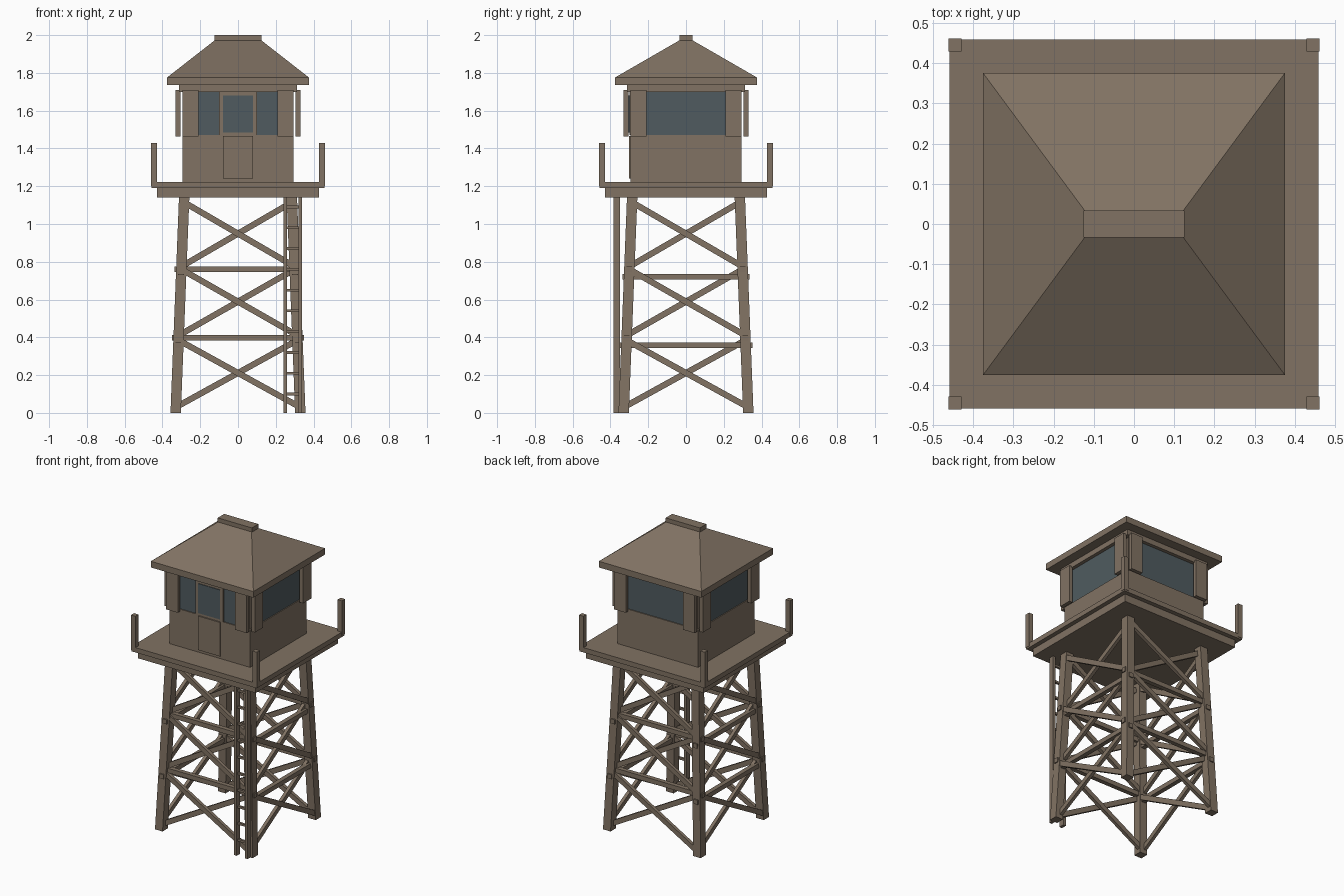
import bpy
from mathutils import Vector, Matrix
from math import pi

cube = bpy.data.objects.get("Cube")
if cube:
    bpy.data.objects.remove(cube)


def material(name, color):
    m = bpy.data.materials.new(name)
    m.use_nodes = True
    m.diffuse_color = (*color, 1)
    m.node_tree.nodes["Principled BSDF"].inputs["Base Color"].default_value = (*color, 1)
    return m


WOOD = material("weathered_wood", (0.22, 0.17, 0.125))
GLASS = material("dark_glass", (0.08, 0.105, 0.115))
BOX_FACES = [(0, 3, 2, 1), (4, 5, 6, 7), (0, 1, 5, 4), (1, 2, 6, 5), (2, 3, 7, 6), (3, 0, 4, 7)]


def hull(name, low, high, mat=WOOD):
    """Six-sided solid between two four-cornered rings."""
    mesh = bpy.data.meshes.new(name)
    mesh.from_pydata(low + high, [], BOX_FACES)
    mesh.materials.append(mat)
    ob = bpy.data.objects.new(name, mesh)
    bpy.context.collection.objects.link(ob)
    return ob


def ring(x0, x1, y0, y1, z):
    return [(x0, y0, z), (x1, y0, z), (x1, y1, z), (x0, y1, z)]


def box(name, x0, x1, y0, y1, z0, z1, mat=WOOD):
    return hull(name, ring(x0, x1, y0, y1, z0), ring(x0, x1, y0, y1, z1), mat)


def slab(name, r, z0, z1, mat=WOOD):
    return box(name, -r, r, -r, r, z0, z1, mat)


def beam(name, a, b, width, depth):
    """Straight timber from a to b, depth measured along y."""
    a, b = Vector(a), Vector(b)
    along = (b - a).normalized()
    side = along.cross(Vector((0, 1, 0))).normalized() * width / 2
    out = side.cross(along).normalized() * depth / 2
    corners = [-side - out, side - out, side + out, -side + out]
    return hull(name, [a + c for c in corners], [b + c for c in corners])


def turn(ob, i):
    ob.data.transform(Matrix.Rotation(i * pi / 2, 4, "Z"))


# Leaning legs
LEG_TOP = 1.14


def lean(z):
    return 0.33 - 0.045 * z / LEG_TOP


def leg_ring(sx, sy, z):
    cx, cy, h = sx * lean(z), sy * lean(z), 0.0275
    return ring(cx - h, cx + h, cy - h, cy + h, z)


for sx in (-1, 1):
    for sy in (-1, 1):
        hull("leg", leg_ring(sx, sy, 0), leg_ring(sx, sy, LEG_TOP))

# Cross braces and girts on each side
for i in range(4):
    for z0, z1 in ((0.03, 0.385), (0.41, 0.76), (0.775, 1.115)):
        for s in (-1, 1):
            a = (-s * lean(z0), -lean(z0) + s * 0.012, z0)
            b = (s * lean(z1), -lean(z1) + s * 0.012, z1)
            turn(beam("cross_brace", a, b, 0.032, 0.022), i)
    for z in (0.76, 0.398):
        zz = z - 0.04 * (i % 2)
        r = lean(zz)
        turn(beam("girt", (-r - 0.035, -r, zz), (r + 0.035, -r, zz), 0.03, 0.03), i)

# Ladder beside the front leg
for x in (0.25, 0.33):
    box("ladder_rail", x - 0.01, x + 0.01, -0.385, -0.35, 0, 1.14)
for k in range(10):
    z = 0.1 + k * 0.11
    box("ladder_rung", 0.25, 0.33, -0.375, -0.36, z - 0.007, z + 0.007)

# Deck and its corner posts
slab("deck_frame", 0.43, 1.14, 1.19)
slab("deck_floor", 0.459, 1.19, 1.222)
for sx in (-1, 1):
    for sy in (-1, 1):
        x, y = sx * 0.445, sy * 0.445
        box("rail_post", x - 0.016, x + 0.016, y - 0.016, y + 0.016, 1.2, 1.43)

# Cabin walls, windows and open shutters
slab("cabin_wall", 0.295, 1.222, 1.47)
slab("cabin_core", 0.285, 1.47, 1.70)
slab("cabin_top_band", 0.312, 1.70, 1.74)
for i in range(4):
    turn(box("window", -0.25, 0.25, -0.289, -0.284, 1.47, 1.70, GLASS), i)
    for s in (-1, 1):
        x = s * 0.2525
        turn(box("shutter", x - 0.0425, x + 0.0425, -0.33, -0.305, 1.462, 1.71), i)

# Door
box("door_panel", -0.08, 0.08, -0.303, -0.294, 1.24, 1.465)
box("door_frame", -0.1, 0.1, -0.3, -0.284, 1.47, 1.70)
box("door_window", -0.08, 0.08, -0.304, -0.299, 1.485, 1.68, GLASS)

# Roof
slab("eave", 0.375, 1.735, 1.776)
hull("roof_slopes", ring(-0.375, 0.375, -0.375, 0.375, 1.776),
     ring(-0.12, 0.12, -0.03, 0.03, 1.975))
box("ridge_cap", -0.125, 0.125, -0.034, 0.034, 1.97, 2.0)
